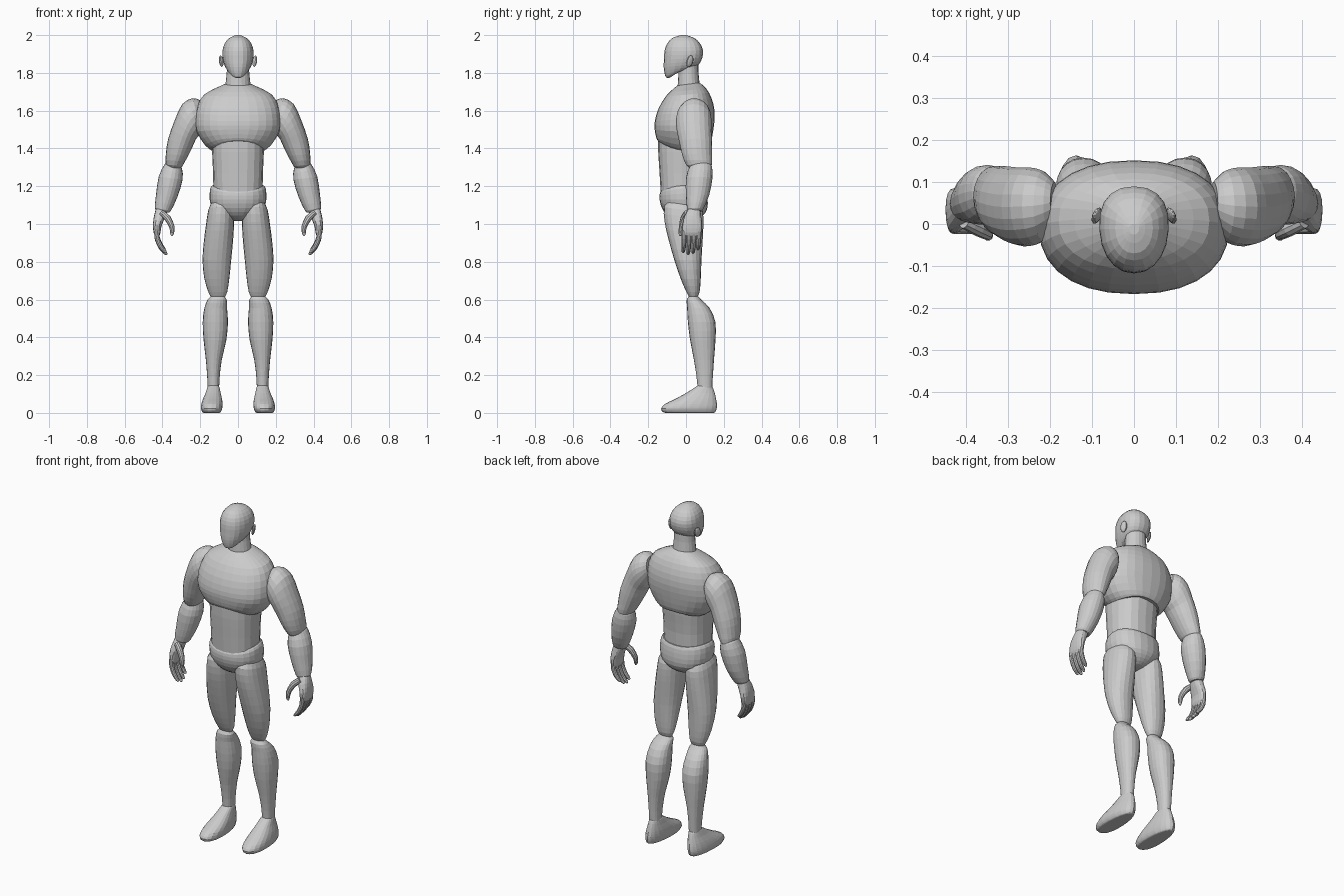
import bpy, bmesh
from math import cos, sin, pi
from mathutils import Vector, Matrix


def finish(bm, name, mirror):
    bmesh.ops.recalc_face_normals(bm, faces=bm.faces)
    me = bpy.data.meshes.new(name)
    bm.to_mesh(me)
    bm.free()
    ob = bpy.data.objects.new(name, me)
    bpy.context.collection.objects.link(ob)
    if mirror:
        ob.modifiers.new("mirror", "MIRROR").use_mirror_merge = False
    return ob


# A ring is (centre, half axis u, half axis w, sag of the sides)
def side_ring(cx, yf, zf, yb, zb, rx, sag=0):
    a, b = Vector((cx, yf, zf)), Vector((cx, yb, zb))
    return (a + b) / 2, (a - b) / 2, Vector((rx, 0, 0)), sag


def front_ring(xo, zo, xi, zi, yf, yb):
    ym = (yf + yb) / 2
    a, b = Vector((xo, ym, zo)), Vector((xi, ym, zi))
    return (a + b) / 2, (a - b) / 2, Vector((0, (yb - yf) / 2, 0)), 0


def spline(p0, p1, p2, p3, t):
    return 0.5 * (2 * p1 + (p2 - p0) * t + (2 * p0 - 5 * p1 + 4 * p2 - p3) * t * t
                  + (3 * p1 - p0 - 3 * p2 + p3) * t ** 3)


def loft(name, rings, sides=20, power=1.0, egg=0.0, steps=2, mirror=False):
    fine = []
    n = len(rings)
    for i in range(n - 1):
        q = [rings[max(0, min(n - 1, i + k))] for k in (-1, 0, 1, 2)]
        for s in range(steps):
            fine.append([spline(*[r[k] for r in q], s / steps) for k in range(4)])
    fine.append(rings[-1])
    bm = bmesh.new()
    loops = []
    for c, u, w, sag in fine:
        loop = []
        for k in range(sides):
            ang = 2 * pi * k / sides
            ca, sa = cos(ang), sin(ang)
            cp = abs(ca) ** power * (1 if ca > 0 else -1)
            sp = abs(sa) ** power * (1 if sa > 0 else -1)
            p = c + u * cp + w * sp * (1 + egg * cp)
            p.z -= sag * sa * sa
            loop.append(bm.verts.new(p))
        loops.append(loop)
    for a, b in zip(loops, loops[1:]):
        for k in range(sides):
            m = (k + 1) % sides
            bm.faces.new((a[k], a[m], b[m], b[k]))
    bm.faces.new(loops[0])
    bm.faces.new(loops[-1])
    return finish(bm, name, mirror)


def tube(name, pts):
    rings = []
    for i, (x, y, z, r) in enumerate(pts):
        a, b = pts[max(0, i - 1)], pts[min(len(pts) - 1, i + 1)]
        t = (Vector(b[:3]) - Vector(a[:3])).normalized()
        u = t.cross(Vector((0, 1, 0))).normalized()
        rings.append((Vector((x, y, z)), u * r, t.cross(u) * r, 0))
    loft(name, rings, sides=10, mirror=True)


# Head and neck
loft("head", [side_ring(0, *r) for r in (
    (-.025, 2.0, 0, 2.0, .012), (-.07, 1.986, .045, 1.984, .045),
    (-.1, 1.955, .075, 1.955, .071), (-.114, 1.915, .09, 1.918, .082),
    (-.117, 1.87, .086, 1.88, .081), (-.118, 1.83, .07, 1.847, .071),
    (-.113, 1.795, .045, 1.832, .056), (-.105, 1.776, .0, 1.82, .04),
    (-.09, 1.772, -.03, 1.81, .025))], power=.88, egg=-.08)
loft("neck", [side_ring(0, *r) for r in (
    (-.04, 1.86, .065, 1.87, .058), (-.04, 1.79, .066, 1.8, .06),
    (-.047, 1.7, .075, 1.72, .07))])

# Ears
bm = bmesh.new()
bmesh.ops.create_uvsphere(bm, u_segments=10, v_segments=8, radius=1, matrix=(
    Matrix.Translation((.089, .02, 1.862)) @ Matrix.Rotation(.45, 4, 'Z')
    @ Matrix.Rotation(.2, 4, 'Y') @ Matrix.Rotation(-.2, 4, 'X')
    @ Matrix.Diagonal((.009, .02, .031, 1))))
finish(bm, "ear", True)

# Chest, waist and pelvis
loft("chest", [side_ring(0, *r) for r in (
    (-.045, 1.733, .07, 1.748, .068), (-.068, 1.715, .092, 1.733, .105),
    (-.108, 1.675, .122, 1.695, .18), (-.146, 1.61, .145, 1.635, .215),
    (-.165, 1.545, .152, 1.57, .226), (-.166, 1.5, .145, 1.5, .22, .01),
    (-.157, 1.455, .132, 1.43, .175, .025), (-.148, 1.44, .12, 1.405, .14, .033))],
    sides=28, power=.88)
loft("waist", [side_ring(0, *r) for r in (
    (-.148, 1.46, .11, 1.46, .138), (-.147, 1.38, .105, 1.38, .137),
    (-.14, 1.27, .095, 1.27, .132), (-.133, 1.15, .095, 1.15, .13))], power=.85)
loft("pelvis", [side_ring(0, *r) for r in (
    (-.128, 1.178, .1, 1.195, .135, -.018), (-.138, 1.165, .108, 1.18, .147, -.015),
    (-.14, 1.13, .115, 1.13, .15), (-.128, 1.085, .112, 1.08, .135),
    (-.1, 1.045, .09, 1.045, .088), (-.06, 1.022, .055, 1.022, .045),
    (-.02, 1.016, .02, 1.016, .015))], sides=24, power=.9)

# Legs
loft("thigh", [side_ring(*r) for r in (
    (.09, -.09, 1.125, .07, 1.1, .05), (.09, -.117, 1.09, .09, 1.06, .067),
    (.095, -.113, 1.01, .092, .99, .074), (.103, -.093, .92, .088, .91, .077),
    (.112, -.062, .81, .082, .81, .076), (.112, -.028, .71, .078, .71, .066),
    (.107, .002, .64, .072, .64, .05), (.106, .018, .612, .06, .612, .036))],
    power=.92, mirror=True)
loft("calf", [side_ring(*r) for r in (
    (.107, .02, .622, .06, .622, .03), (.11, .004, .6, .08, .6, .05),
    (.118, .006, .555, .125, .555, .06), (.12, .01, .48, .156, .48, .067),
    (.122, .022, .385, .156, .385, .06), (.128, .042, .28, .148, .28, .042),
    (.13, .056, .19, .142, .19, .033), (.13, .062, .12, .138, .12, .03))],
    power=.92, mirror=True)
loft("foot", [side_ring(*r) for r in (
    (.13, .065, .147, .135, .142, .026), (.13, .05, .137, .143, .132, .032),
    (.132, .0, .105, .152, .105, .04), (.135, -.055, .075, .159, .075, .05),
    (.138, -.11, .048, .164, .045, .056), (.14, -.132, .022, .162, .022, .056),
    (.14, -.122, .004, .155, .004, .048), (.14, -.105, 0, .145, 0, .04))],
    power=.9, egg=.14, mirror=True)

# Arms
loft("upper_arm", [front_ring(*r) for r in (
    (.2, 1.655, .18, 1.55, .0, .1), (.24, 1.666, .195, 1.5, -.04, .127),
    (.295, 1.635, .205, 1.47, -.053, .135), (.335, 1.55, .222, 1.45, -.05, .135),
    (.37, 1.45, .24, 1.41, -.035, .138), (.382, 1.37, .265, 1.36, -.02, .138),
    (.382, 1.315, .295, 1.305, .003, .136), (.362, 1.288, .318, 1.283, .035, .115))],
    mirror=True)
loft("forearm", [front_ring(*r) for r in (
    (.36, 1.338, .315, 1.325, .045, .115), (.388, 1.317, .297, 1.295, .02, .137),
    (.42, 1.25, .293, 1.235, 0, .14), (.434, 1.155, .32, 1.145, 0, .122),
    (.44, 1.085, .355, 1.07, .006, .09), (.43, 1.072, .37, 1.06, .015, .08))],
    mirror=True)

# Hands
loft("palm", [front_ring(*r) for r in (
    (.433, 1.085, .37, 1.075, .012, .075), (.444, 1.045, .385, 1.035, -.008, .08),
    (.45, 1.0, .405, .99, -.02, .086), (.447, .955, .41, .955, -.022, .083),
    (.438, .935, .418, .935, -.01, .07))], sides=16, power=.8, mirror=True)
for i, (label, k) in enumerate((("index", .92), ("middle", 1), ("ring", .95), ("little", .8))):
    y = -.01 + .026 * i
    tube(label + "_finger", [(.43 - dx * k, y - .1 * dx, .965 - dz * k, r) for dx, dz, r in (
        (0, 0, .014), (.003, .045, .0135), (.022, .09, .0125), (.045, .118, .0095), (.054, .127, .004))])
tube("thumb", [(.405, .005, 1.06, .016), (.372, -.012, 1.03, .0175), (.35, -.024, .985, .014),
               (.349, -.03, .95, .01), (.351, -.031, .938, .004)])
